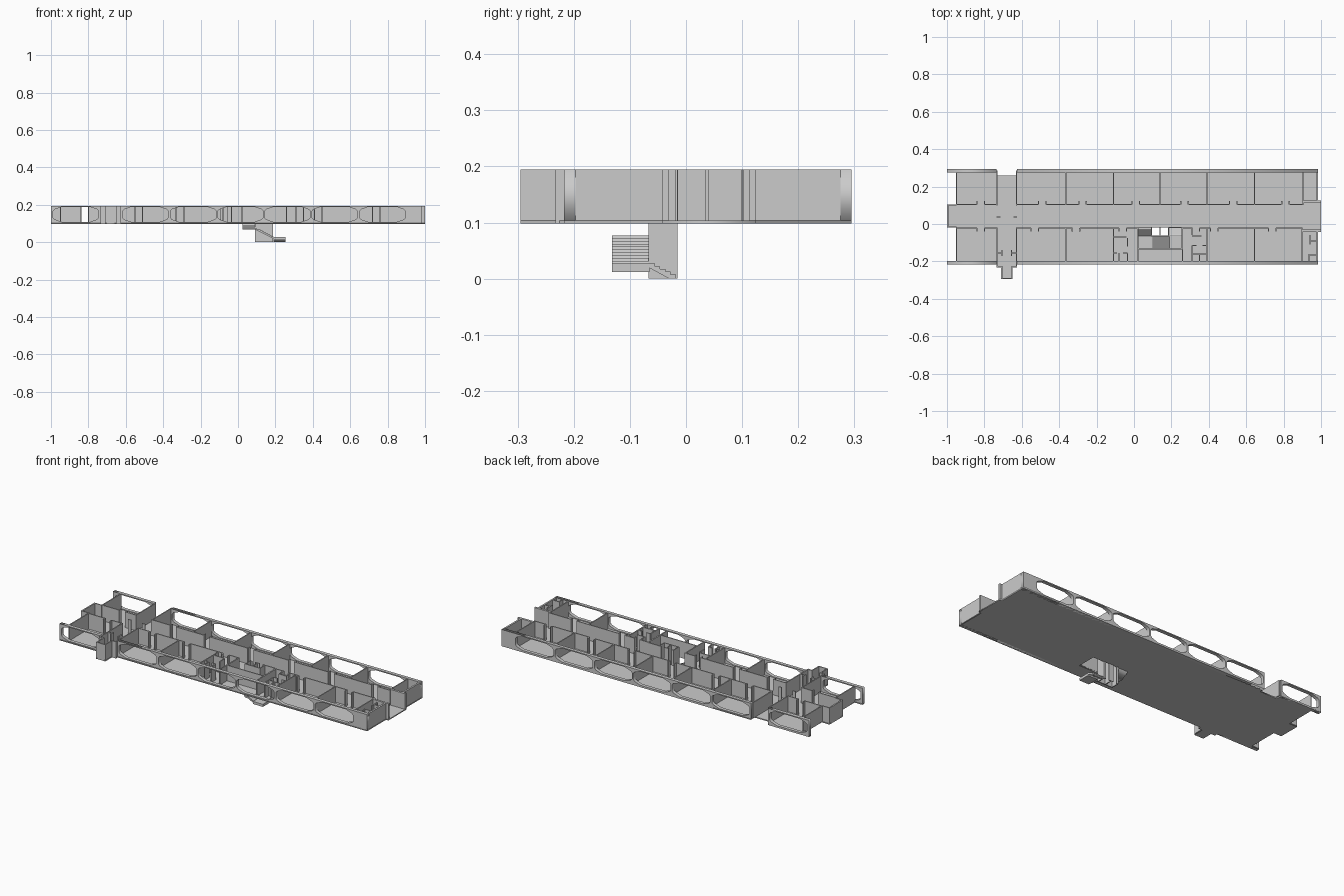
import bpy, bmesh
from mathutils import Matrix

if "Cube" in bpy.data.objects:
    bpy.data.objects.remove(bpy.data.objects["Cube"])

Z0, ZF, Z1 = 0.098, 0.104, 0.195      # slab bottom, floor level, wall top
T = 0.006                             # thin partition thickness


def prism(name, loops, lo, hi, axis):
    """Extrude outline loops (first outer, then holes) along an axis."""
    cu = bpy.data.curves.new(name, 'CURVE')
    cu.dimensions, cu.fill_mode = '2D', 'BOTH'
    cu.extrude = (hi - lo) / 2
    for pts in loops:
        s = cu.splines.new('POLY')
        s.points.add(len(pts) - 1)
        for p, (u, v) in zip(s.points, pts):
            p.co = (u, v, 0, 1)
        s.use_cyclic_u = True
    ob = bpy.data.objects.new(name, cu)
    bpy.context.collection.objects.link(ob)
    m = (lo + hi) / 2
    ob.matrix_world = {
        'z': Matrix(((1, 0, 0, 0), (0, 1, 0, 0), (0, 0, 1, m), (0, 0, 0, 1))),
        'y': Matrix(((1, 0, 0, 0), (0, 0, -1, m), (0, 1, 0, 0), (0, 0, 0, 1))),
        'x': Matrix(((0, 0, 1, m), (1, 0, 0, 0), (0, 1, 0, 0), (0, 0, 0, 1)))}[axis]
    bpy.ops.object.select_all(action='DESELECT')
    ob.select_set(True)
    bpy.context.view_layer.objects.active = ob
    bpy.ops.object.convert(target='MESH')
    return bpy.context.object


def boxes(name, items):
    """One object from boxes given as (x0, x1, y0, y1[, z0, z1])."""
    bm = bmesh.new()
    for b in items:
        x0, x1, y0, y1, z0, z1 = b if len(b) == 6 else (*b, ZF, Z1)
        m = Matrix.Translation(((x0 + x1) / 2, (y0 + y1) / 2, (z0 + z1) / 2))
        m = m @ Matrix.Diagonal((x1 - x0, y1 - y0, z1 - z0, 1))
        bmesh.ops.create_cube(bm, size=1, matrix=m)
    me = bpy.data.meshes.new(name)
    bm.to_mesh(me)
    bm.free()
    ob = bpy.data.objects.new(name, me)
    bpy.context.collection.objects.link(ob)


def hx(y, x0, x1):
    return (x0, x1, y - T / 2, y + T / 2)


def vy(x, y0, y1):
    return (x - T / 2, x + T / 2, y0, y1)


def door_wall(y, x0, x1, doors, side):
    """Wall along x with door gaps and short jamb returns on the room side."""
    out, x, g = [], x0, 0.02
    for d in doors:
        if x0 < d < x1:
            out.append(hx(y, x, d - g))
            ya, yb = sorted((y, y + side * 0.018))
            out += [vy(d - g, ya, yb), vy(d + g, ya, yb)]
            x = d + g
    return out + [hx(y, x, x1)]


# Floor slab with stairwell opening
outline = [(-1, -.02), (-1, .105), (-.95, .105), (-.95, .275), (-1, .275), (-1, .295),
           (-.735, .295), (-.735, .26), (-.625, .26), (-.625, .295), (.985, .295),
           (.985, .125), (1, .125), (1, -.042), (.985, -.042), (.985, -.217),
           (-.625, -.217), (-.625, -.225), (-.65, -.225), (-.65, -.295), (-.71, -.295),
           (-.71, -.225), (-.735, -.225), (-.735, -.217), (-1, -.217), (-1, -.197),
           (-.95, -.197), (-.95, -.02)]
hole = [(.025, -.13), (.255, -.13), (.255, -.02), (.025, -.02)]
prism("floor_slab", [outline, hole], Z0, ZF, 'z')


# Facades with long tapered openings
def opening(x0, x1):
    zc = .149
    c, h = (x0 + x1) / 2, (x1 - x0) / 2
    q = [(h, .018), (h * .93, .027), (h * .62, .04)]
    right = [(c + a, zc - b) for a, b in reversed(q)] + [(c + a, zc + b) for a, b in q]
    left = [(2 * c - x, z) for x, z in reversed(right)]
    return right + left


def rect(x0, x1):
    return [(x0, Z0), (x1, Z0), (x1, Z1), (x0, Z1)]


bays = [(-.617, -.373), (-.362, -.116), (-.107, .134), (.143, .385), (.396, .638), (.65, .895)]
for label, y0, y1 in (("front", -.217, -.197), ("back", .275, .295)):
    prism(label + "_facade_short", [rect(-1, -.735), opening(-.988, -.745)], y0, y1, 'y')
    prism(label + "_facade_long", [rect(-.625, .985)] + [opening(*b) for b in bays], y0, y1, 'y')

# Room cross walls
back = [vy(x, .105, .278) for x in (-.95, -.365, -.11, .14, .39, .645, .903)]
front = [vy(x, -.2, -.02) for x in (-.95, -.365, -.11, .02, .26, .39, .645, .898)]
boxes("back_room_partitions", back)
boxes("front_room_partitions", front)

# Corridor walls with doors
doors_b = [-.82, -.49, -.275, .01, .27, .53, .81]
doors_f = [-.82, -.53, -.31, -.06, .33, .43, .74]
boxes("back_corridor_wall", door_wall(.105, -.95, -.735, doors_b, 1)
      + door_wall(.105, -.625, .905, doors_b, 1))
boxes("front_corridor_wall", door_wall(-.022, -.95, -.735, doors_f, -1)
      + door_wall(-.022, -.625, .02, doors_f, -1)
      + door_wall(-.022, .26, .9, doors_f, -1) + [hx(-.018, .185, .26)])

# Corridor ends: closed on the left, open on the right
boxes("left_corridor_end", [(-1, -.992, -.02, .105), hx(-.017, -1, -.95), hx(.102, -1, -.95)])
boxes("right_end_walls", [(.975, .985, -.217, -.042), (.975, .985, .125, .295),
                          (.9, 1, -.042, -.03), (.9, 1, .112, .125)])

# Cross lobby side walls and rear recess
boxes("lobby_walls", [vy(x, a, b) for x in (-.732, -.628) for a, b in ((.1, .285), (-.225, -.02))]
      + [hx(.038, -.735, -.715), hx(.038, -.645, -.625),
         hx(-.155, -.735, -.705), hx(-.155, -.655, -.625),
         vy(-.705, -.17, -.14), vy(-.655, -.17, -.14)])

# Projecting front tower
boxes("front_tower", [(-.735, -.705, -.233, -.225, Z0, Z1), (-.655, -.625, -.233, -.225, Z0, Z1),
                      (-.71, -.704, -.295, -.225), (-.656, -.65, -.295, -.225),
                      (-.71, -.65, -.295, -.289)])

# Washroom stalls
boxes("washroom_left", [hx(-.07, -.11, -.04), vy(-.035, -.12, -.075), hx(-.155, -.11, -.09),
                        hx(-.155, -.06, -.035), vy(-.08, -.197, -.155), vy(-.035, -.197, -.155)])
boxes("washroom_right", [vy(.31, -.06, -.02), hx(-.065, .31, .36), hx(-.115, .31, .335),
                         hx(-.115, .365, .39), hx(-.16, .31, .39), vy(.35, -.197, -.16),
                         vy(.31, -.197, -.115)])
boxes("washroom_end", [hx(-.09, .94, .98), vy(.94, -.11, -.06), hx(-.165, .93, .98),
                       vy(.935, -.197, -.165)])

# Stairwell enclosure
boxes("stairwell_walls", [hx(-.132, .02, .26), (.02, .024, -.13, -.02), (.255, .259, -.13, -.02)])

# Lift shaft, open top and bottom, with two cells
boxes("lift_shaft", [(x, x + .005, -.065, -.015, 0, Z1) for x in (.09, .136, .183)]
      + [(.09, .188, -.067, -.062, 0, Z1)]
      + [(a, b, -.02, -.015, 0, Z1) for a, b in ((.09, .104), (.124, .153), (.173, .188))])


# Stair flights with a sloping underside
def flight(name, top, bottom, n, lo, hi, axis, thick=.008):
    (u0, z0), (u1, z1) = top, bottom
    pts = [(u0, z0 - thick), (u0, z0)]
    for i in range(1, n + 1):
        u = u0 + (u1 - u0) * i / n
        pts.append((u, z0 + (z1 - z0) * (i - 1) / n))
        pts.append((u, z0 + (z1 - z0) * i / n))
    pts.append((u1, max(0, z1 - thick)))
    if z1 - thick < 0:
        pts.append((u1 + (u0 - u1) * .25, 0))
    prism(name, [pts], lo, hi, axis)


flight("upper_flight", (-.02, ZF), (-.065, .077), 5, .025, .09, 'x')
flight("middle_flight", (.09, .077), (.19, .027), 10, -.132, -.067, 'y')
flight("lower_flight", (-.065, .027), (-.018, .003), 5, .19, .253, 'x')
boxes("stair_landings", [(.025, .09, -.132, -.065, .069, .077),
                         (.19, .253, -.132, -.065, .012, .027)])
